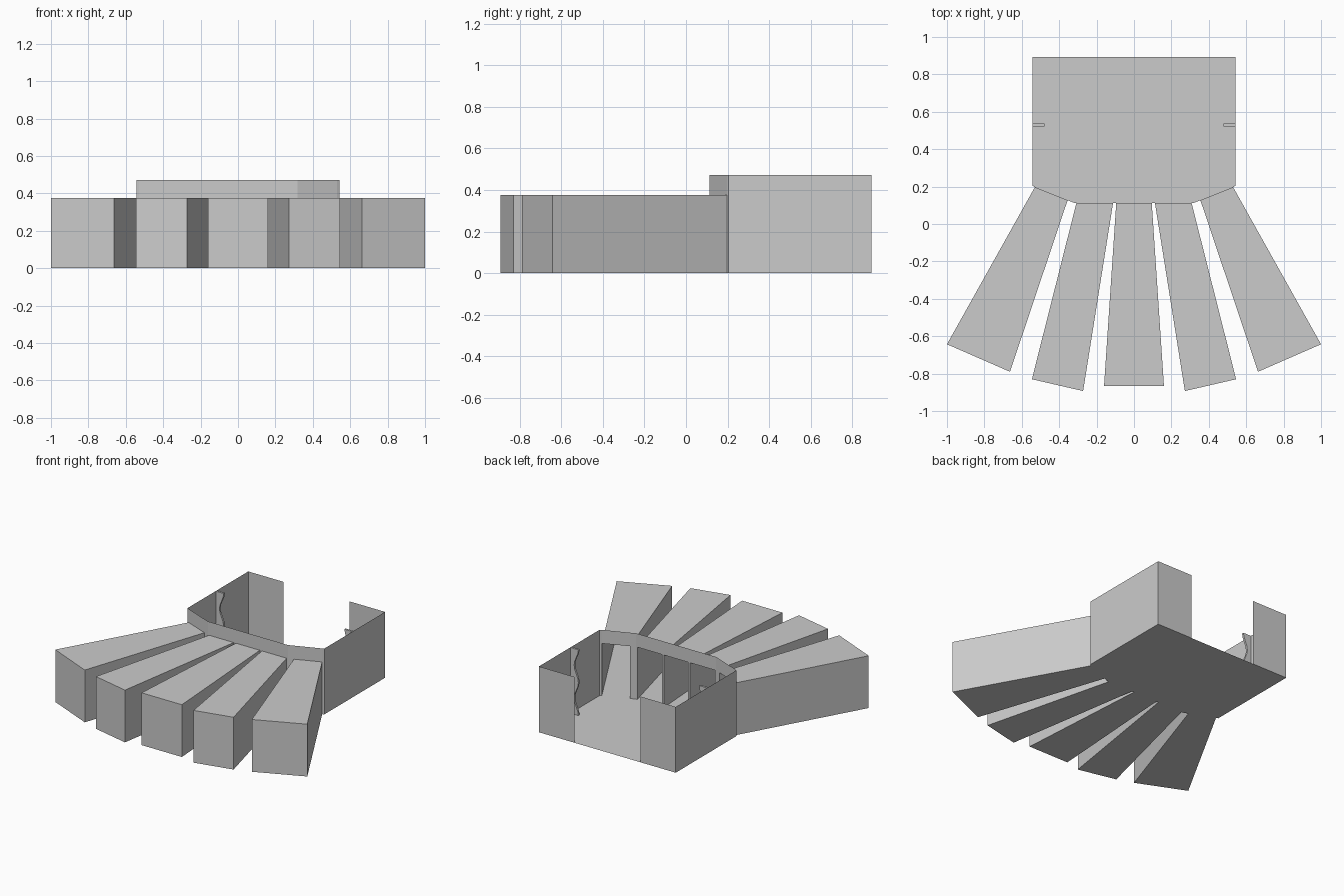
import bpy, bmesh, math

if "Cube" in bpy.data.objects:
    bpy.data.objects.remove(bpy.data.objects["Cube"])

WALL_H, BAY_H = 0.472, 0.375


def make(name, polys):
    """Mesh object from a list of polygons, welded where they touch."""
    bm = bmesh.new()
    for poly in polys:
        bm.faces.new([bm.verts.new(p) for p in poly])
    bmesh.ops.remove_doubles(bm, verts=bm.verts, dist=0.0005)
    bmesh.ops.recalc_face_normals(bm, faces=bm.faces)
    me = bpy.data.meshes.new(name)
    bm.to_mesh(me)
    bm.free()
    ob = bpy.data.objects.new(name, me)
    bpy.context.collection.objects.link(ob)
    return ob


def panel(a, b, z0, z1):
    return [(*a, z0), (*b, z0), (*b, z1), (*a, z1)]


def flat(pts, z):
    return [(x, y, z) for x, y in pts]


def mirror(pts):
    return [(-x, y) for x, y in reversed(pts)]


# Hall outline: right half of the front wall, from centre bay to side wall
bay_edges = [(0.095, 0.112), (0.112, 0.112), (0.308, 0.112), (0.355, 0.127), (0.53, 0.197)]
corner, back = (0.543, 0.205), (0.543, 0.892)
bend = (0.318, 0.112)
front = [bend, (0.53, 0.197), corner]
outline = mirror(front) + front

make("hall_floor", [flat(outline + [back, (-back[0], back[1])], 0)])

# Thin hall walls: sides, and back panels beside the entrance
for s, side in ((1, "right"), (-1, "left")):
    c, b = (s * corner[0], corner[1]), (s * back[0], back[1])
    make(side + "_wall", [panel(c, b, 0, WALL_H),
                          panel(b, (s * 0.262, back[1]), 0, WALL_H)])

# Lintel band running over the bay openings
make("front_lintel", [panel(a, b, BAY_H, WALL_H) for a, b in zip(outline, outline[1:])])

# Narrow piers between the openings
piers = []
for s in (1, -1):
    for a, b in ((bay_edges[0], bay_edges[1]), (bay_edges[2], bend),
                 (bend, bay_edges[3]), (bay_edges[4], corner)):
        piers.append(panel((s * a[0], a[1]), (s * b[0], b[1]), 0, BAY_H))
make("front_piers", piers)


# Hollow radiating bays, open toward the hall
def bay(name, pts):
    near_l, far_l, far_r, near_r = pts
    make(name, [flat(pts, 0), flat(pts, BAY_H)] +
         [panel(a, b, 0, BAY_H) for a, b in
          ((near_l, far_l), (far_l, far_r), (far_r, near_r))])


middle = [(-0.095, 0.112), (-0.16, -0.865), (0.16, -0.865), (0.095, 0.112)]
inner = [(0.112, 0.112), (0.272, -0.893), (0.546, -0.83), (0.308, 0.112)]
outer = [(0.355, 0.127), (0.663, -0.79), (1.0, -0.643), (0.53, 0.197)]
bay("middle_bay", middle)
for label, pts in (("inner", inner), ("outer", outer)):
    bay("right_%s_bay" % label, pts)
    bay("left_%s_bay" % label, mirror(pts))

# Thin upright fins with a wavy inner edge on the side walls
N = 16
for s, side in ((1, "right"), (-1, "left")):
    zs = [WALL_H * i / N for i in range(N + 1)]
    prof = [(s * (0.543 - 0.047 - 0.017 * math.cos(4 * math.pi * i / N)), z)
            for i, z in enumerate(zs)]
    prof += [(s * 0.542, WALL_H), (s * 0.542, 0)]
    y0, y1 = 0.522, 0.536
    polys = [[(x, y, z) for x, z in prof] for y in (y0, y1)]
    for a, b in zip(prof, prof[1:] + prof[:1]):
        polys.append([(a[0], y0, a[1]), (b[0], y0, b[1]),
                      (b[0], y1, b[1]), (a[0], y1, a[1])])
    make(side + "_wavy_fin", polys)
